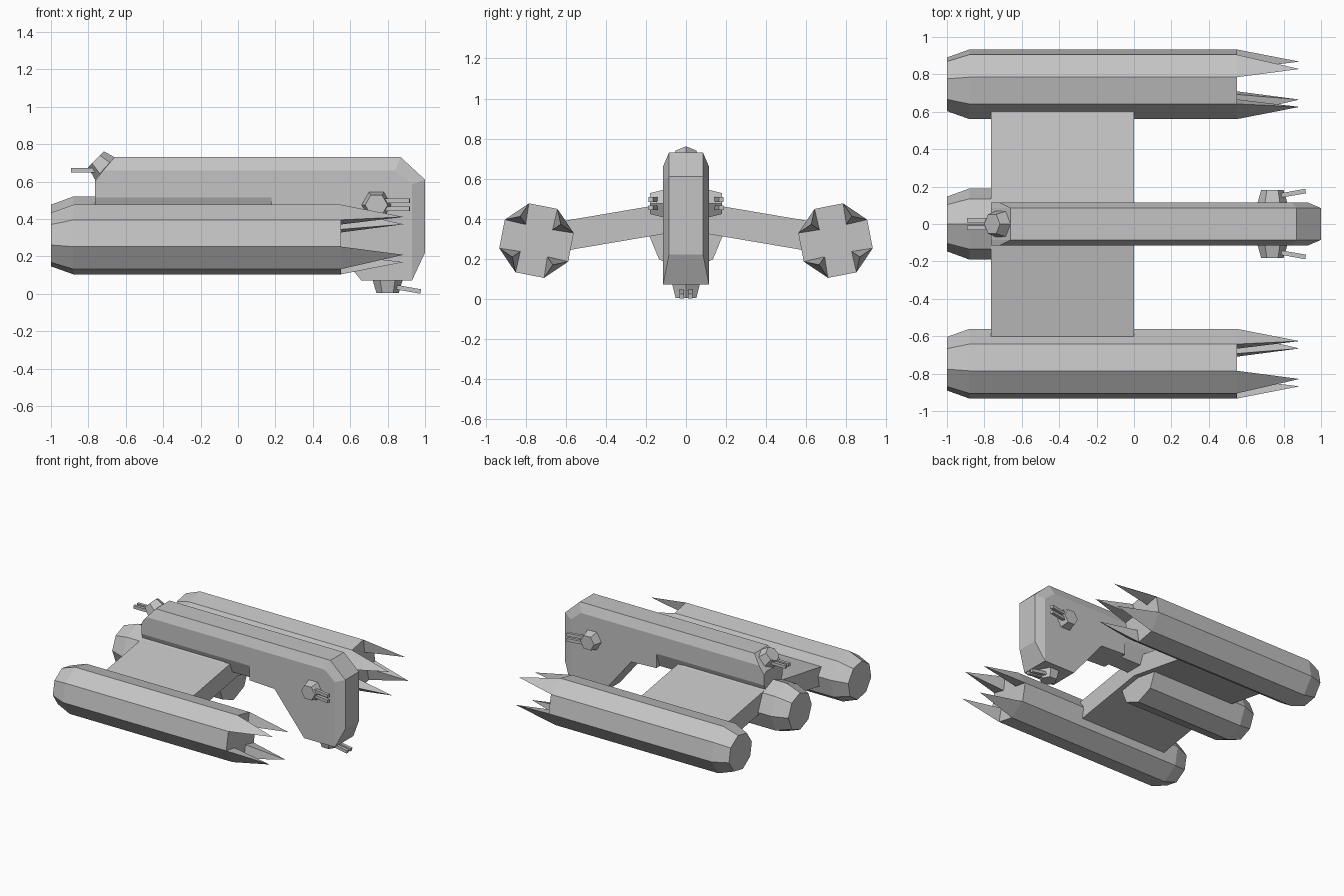
import bpy, bmesh, math
from mathutils import Vector, Matrix

cube = bpy.data.objects.get("Cube")
if cube:
    bpy.data.objects.remove(cube, do_unlink=True)

GREY = (0.55, 0.55, 0.55, 1)
hull_grey = bpy.data.materials.new("hull_grey")
hull_grey.use_nodes = True
hull_grey.diffuse_color = GREY
hull_grey.node_tree.nodes["Principled BSDF"].inputs["Base Color"].default_value = GREY


def finish(name, bm):
    """Clean up a bmesh and turn it into a flat shaded object."""
    bmesh.ops.remove_doubles(bm, verts=bm.verts, dist=0.0005)
    bmesh.ops.recalc_face_normals(bm, faces=bm.faces)
    mesh = bpy.data.meshes.new(name)
    bm.to_mesh(mesh)
    bm.free()
    mesh.materials.append(hull_grey)
    obj = bpy.data.objects.new(name, mesh)
    bpy.context.collection.objects.link(obj)
    return obj


def ring(bm, x, cy, cz, radius, start, flip=1):
    """Octagon of vertices across the x axis."""
    angles = [math.radians(start + 45 * i) for i in range(8)]
    return [bm.verts.new((x, cy + flip * radius * math.cos(a), cz + radius * math.sin(a)))
            for a in angles]


def tube(bm, rings):
    """Skin a list of octagons and cap both ends."""
    for a, b in zip(rings, rings[1:]):
        for i in range(8):
            j = (i + 1) % 8
            bm.faces.new((a[i], a[j], b[j], b[i]))
    bm.faces.new(rings[0])
    bm.faces.new(rings[-1])


R = 0.19
TAIL = ((-1.0, R * 0.77), (-0.88, R))


# Outer nacelles, each with four forward spikes on alternate faces
def nacelle(name, side):
    cy, cz, front, tip_x, start = side * 0.747, 0.29, 0.55, 0.885, -11.5
    bm = bmesh.new()
    rings = [ring(bm, x, cy, cz, r, start, side) for x, r in TAIL + ((front, R),)]
    tube(bm, rings)
    for i in range(1, 8, 2):
        mid = math.radians(start + 45 * i + 22.5)

        def point(x, r):
            return bm.verts.new((x, cy + side * r * math.cos(mid), cz + r * math.sin(mid)))
        inner, tip = point(front, 0.097), point(tip_x, 0.146)
        a, b = (bm.verts.new(rings[-1][k % 8].co) for k in (i, i + 1))
        for tri in ((a, b, tip), (b, inner, tip), (inner, a, tip)):
            bm.faces.new(tri)
    finish(name, bm)


# Wings sloping down from the hull to the nacelles
def wing(name, side):
    bm = bmesh.new()
    section = [(0, 0.492), (0.66, 0.38), (0.66, 0.23), (0, 0.342)]
    back, front = ([bm.verts.new((x, side * y, z)) for y, z in section] for x in (-0.765, 0.0))
    bm.faces.new(back)
    bm.faces.new(front)
    for i in range(4):
        j = (i + 1) % 4
        bm.faces.new((back[i], back[j], front[j], front[i]))
    finish(name, bm)


for label, side in (("back", 1), ("front", -1)):
    nacelle(label + "_nacelle", side)
    wing(label + "_wing", side)

# Central engine pod
bm = bmesh.new()
tube(bm, [ring(bm, x, 0, 0.33, r, 0) for x, r in TAIL + ((-0.04, R),)])
finish("engine_pod", bm)

# Main hull: core outline (x, z, half width) joined to a side outline (x, z)
W = 0.115
core = [(-0.765, 0.615, 0.085), (-0.66, 0.73, 0.085), (0.87, 0.73, 0.085),
        (1.0, 0.61, 0.085), (1.0, 0.22, 0.085), (0.93, 0.07, W), (0.66, 0.07, W),
        (0.4, 0.39, W), (0.18, 0.4, W), (0.18, 0.4, 0.07), (-0.765, 0.4, 0.07)]
flank = [(-0.765, 0.6), (-0.72, 0.66), (0.84, 0.66), (0.93, 0.585), (0.93, 0.24),
         (0.93, 0.07), (0.66, 0.07), (0.4, 0.39), (0.18, 0.4), (0.18, 0.515), (-0.765, 0.515)]
bm = bmesh.new()
count = len(core)
cores = {}
for s in (1, -1):
    cores[s] = [bm.verts.new((x, s * w, z)) for x, z, w in core]
    outer = [bm.verts.new((x, s * W, z)) for x, z in flank]
    bm.faces.new(outer)
    for i in range(count):
        j = (i + 1) % count
        bm.faces.new((cores[s][i], cores[s][j], outer[j], outer[i]))
for i in range(count):
    j = (i + 1) % count
    bm.faces.new((cores[1][i], cores[1][j], cores[-1][j], cores[-1][i]))
finish("main_hull", bm)


# Gun turrets: a tapered hexagonal base with twin barrels
def turret(name, base, normal, forward, tilt, height):
    n, f = Vector(normal).normalized(), Vector(forward).normalized()
    side = n.cross(f)
    place = Matrix.Translation(base) @ Matrix((f, side, n)).transposed().to_4x4()
    bm = bmesh.new()
    mount = (place @ Matrix.Translation((0, 0, 0.028))
             @ Matrix.Rotation(math.radians(30), 4, "Z"))
    bmesh.ops.create_cone(bm, cap_ends=True, segments=6, radius1=0.082, radius2=0.06,
                          depth=0.076, matrix=mount)
    for offset in (-0.021, 0.021):
        barrel = (place @ Matrix.Translation((0.03, offset, height))
                  @ Matrix.Rotation(math.radians(-tilt), 4, "Y")
                  @ Matrix.Translation((0.075, 0, 0))
                  @ Matrix.Diagonal((0.15, 0.024, 0.024, 1)))
        bmesh.ops.create_cube(bm, size=1, matrix=barrel)
    finish(name, bm)


turret("back_turret", (0.74, W, 0.475), (0, 1, 0), (1, 0, 0), 10, 0.035)
turret("front_turret", (0.74, -W, 0.475), (0, -1, 0), (1, 0, 0), 10, 0.035)
turret("belly_turret", (0.8, 0, 0.07), (0, 0, -1), (1, 0, 0), 10, 0.032)
turret("tail_turret", (-0.712, 0, 0.672), (-1, 0, 1), (-1, 0, -1), 45, 0.015)
